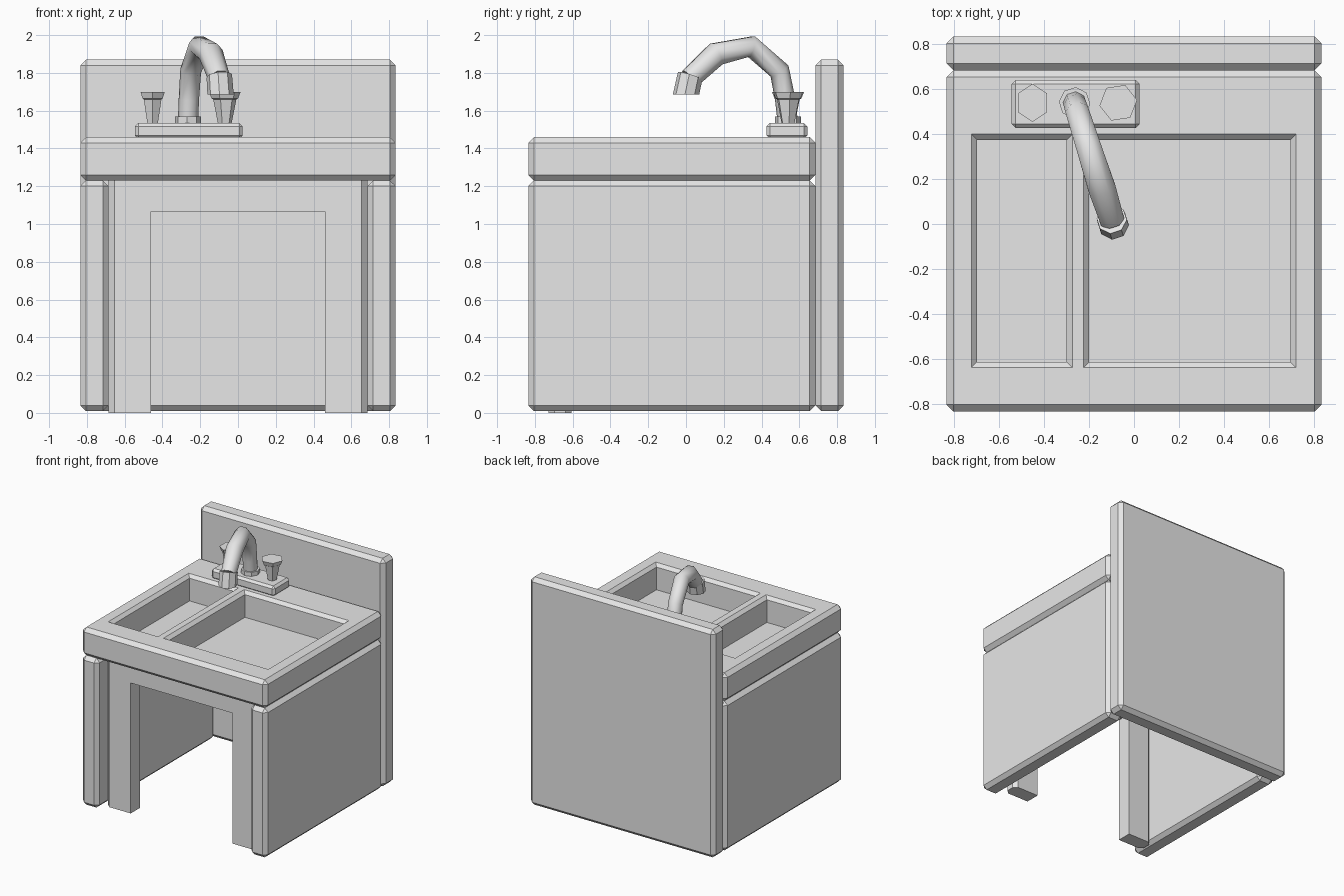
import bpy, bmesh, math
from mathutils import Vector

cube = bpy.data.objects.get("Cube")
if cube:
    bpy.data.objects.remove(cube, do_unlink=True)

grey = bpy.data.materials.new("plain_grey")
grey.use_nodes = True
grey.diffuse_color = (0.8, 0.8, 0.8, 1)
grey.node_tree.nodes["Principled BSDF"].inputs["Base Color"].default_value = (0.8, 0.8, 0.8, 1)


def finish(name, bm):
    bmesh.ops.recalc_face_normals(bm, faces=bm.faces[:])
    mesh = bpy.data.meshes.new(name)
    bm.to_mesh(mesh)
    bm.free()
    mesh.materials.append(grey)
    ob = bpy.data.objects.new(name, mesh)
    bpy.context.collection.objects.link(ob)
    return ob


def slab(name, low, high, chamfer):
    """Box between two corners with chamfered edges."""
    low, high = Vector(low), Vector(high)
    bm = bmesh.new()
    bmesh.ops.create_cube(bm, size=1)
    bmesh.ops.scale(bm, vec=high - low, verts=bm.verts[:])
    bmesh.ops.translate(bm, vec=(low + high) / 2, verts=bm.verts[:])
    bmesh.ops.bevel(bm, geom=bm.edges[:], offset=chamfer, segments=1, affect='EDGES')
    return finish(name, bm)


def loft(name, rings):
    """Skin a list of equal-length point rings and cap both ends."""
    bm = bmesh.new()
    loops = [[bm.verts.new(p) for p in ring] for ring in rings]
    n = len(loops[0])
    for a, b in zip(loops, loops[1:]):
        for i in range(n):
            j = (i + 1) % n
            bm.faces.new((a[i], a[j], b[j], b[i]))
    bm.faces.new(loops[0][::-1])
    bm.faces.new(loops[-1])
    return finish(name, bm)


def ring(centre, radius, sides, tangent=(0, 0, 1), turn=0, squash=1):
    """Regular polygon around a point, square to the tangent."""
    t = Vector(tangent).normalized()
    side = SIDEWAYS
    up = t.cross(side).normalized()
    side = up.cross(t)
    angles = [turn + math.tau * i / sides for i in range(sides)]
    return [Vector(centre) + radius * (side * squash * math.cos(a) + up * math.sin(a)) for a in angles]


SIDEWAYS = Vector((1, 0, 0))
EDGE = 0.03
HALF = 0.835
BACK = 0.685

# Cabinet sides and tall back board
for side, name in ((1, "left_side_panel"), (-1, "right_side_panel")):
    xs = sorted((side * BACK, side * HALF))
    slab(name, (xs[0], -HALF, 0.01), (xs[1], BACK, 1.23), EDGE)
slab("back_board", (-HALF, BACK, 0.01), (HALF, HALF, 1.87), EDGE)

# Front frame: an upside-down U with chamfered outer uprights
bm = bmesh.new()
outline = [(-BACK, 0), (-0.46, 0), (-0.46, 1.065), (0.46, 1.065),
           (0.46, 0), (BACK, 0), (BACK, 1.235), (-BACK, 1.235)]
face = bm.faces.new([bm.verts.new((x, -0.727, z)) for x, z in outline])
extruded = bmesh.ops.extrude_face_region(bm, geom=[face])
bmesh.ops.translate(bm, vec=(0, 0.12, 0),
                    verts=[v for v in extruded["geom"] if isinstance(v, bmesh.types.BMVert)])
bmesh.ops.recalc_face_normals(bm, faces=bm.faces[:])
uprights = [e for e in bm.edges
            if all(abs(v.co.x) > 0.6 for v in e.verts)
            and abs(e.verts[0].co.z - e.verts[1].co.z) > 1]
bmesh.ops.bevel(bm, geom=uprights, offset=EDGE, segments=1, affect='EDGES')
finish("front_frame", bm)

# Countertop with two basins cut in, each with a chamfered rim
counter = slab("countertop", (-HALF, -HALF, 1.23), (HALF, BACK, 1.46), EDGE)


def rectangle(x0, x1, inset, z):
    y0, y1 = -0.64 + inset, 0.40 - inset
    x0, x1 = x0 + inset, x1 - inset
    return [(x0, y0, z), (x1, y0, z), (x1, y1, z), (x0, y1, z)]


for x0, x1 in ((-0.725, -0.275), (-0.225, 0.722)):
    levels = ((0.025, 1.25), (0.025, 1.435), (0, 1.46), (0, 1.55))
    cutter = loft("basin_cutter", [rectangle(x0, x1, i, z) for i, z in levels])
    cutter.hide_render = True
    cut = counter.modifiers.new("basin", 'BOOLEAN')
    cut.operation = 'DIFFERENCE'
    cut.solver = 'EXACT'
    cut.object = cutter
    bpy.context.view_layer.objects.active = counter
    bpy.ops.object.modifier_apply(modifier=cut.name)
    bpy.data.objects.remove(cutter, do_unlink=True)

# Tap base plate
slab("tap_base", (-0.545, 0.427, 1.45), (0.025, 0.642, 1.535), 0.018)

# Six-sided tap handles
profile = ((0.036, 1.53), (0.062, 1.66), (0.071, 1.665), (0.085, 1.70))
for name, x, turn, squash in (("right_handle", -0.452, math.pi / 6, 0.87),
                              ("left_handle", -0.07, 0.15, 1)):
    loft(name, [ring((x, 0.54, z), r, 6, turn=turn, squash=squash) for r, z in profile])

# Spout: a tapering tube arching forward, with a collar and a nozzle
SIDEWAYS = Vector((1, 0.32, 0)).normalized()


def on_arch(y, z):
    return Vector((-0.265 + (0.54 - y) * 0.32, y, z))


path = [on_arch(y, z) for y, z in ((0.54, 1.53), (0.525, 1.66), (0.495, 1.81),
                                   (0.345, 1.94), (0.16, 1.90), (0.02, 1.77))]
radii = (0.054, 0.054, 0.056, 0.06, 0.066, 0.058)
rings = []
for i, (p, r) in enumerate(zip(path, radii)):
    before, after = path[max(i - 1, 0)], path[min(i + 1, len(path) - 1)]
    rings.append(ring(p, r, 8, after - before, math.pi / 8))
spout = loft("spout", rings)
bpy.ops.object.select_all(action='DESELECT')
spout.select_set(True)
bpy.context.view_layer.objects.active = spout
bpy.ops.object.shade_smooth_by_angle(angle=math.radians(60))

loft("spout_collar", [ring(on_arch(0.54, z), 0.07, 8, turn=math.pi / 8) for z in (1.53, 1.568)])
loft("nozzle", [ring(on_arch(0.022, 1.785), 0.068, 8, (0.12, -0.32, -1), math.pi / 8),
                ring(on_arch(0, 1.685), 0.07, 8, (0, 0, -1), math.pi / 8)])
